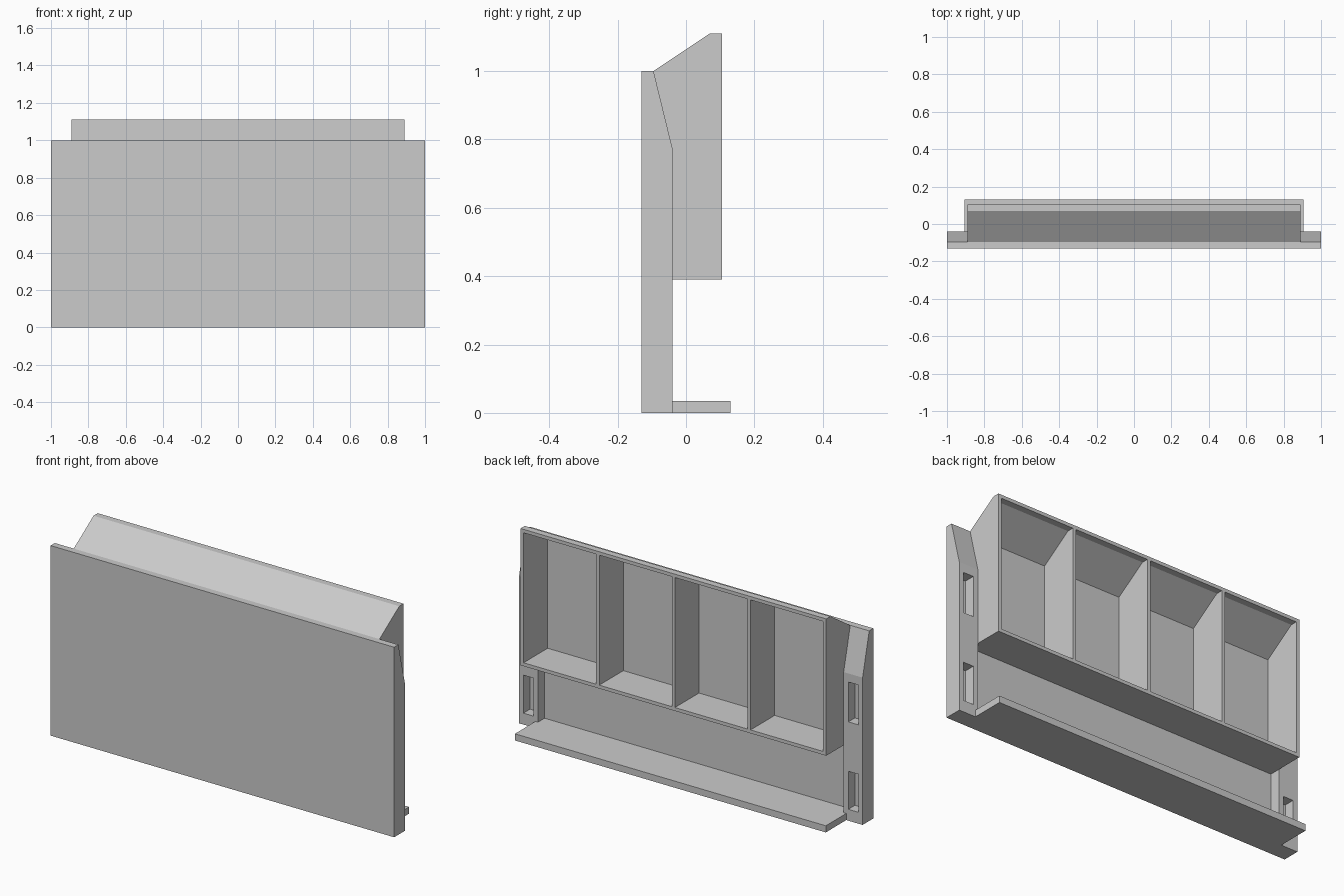
import bpy
import bmesh

if "Cube" in bpy.data.objects:
    bpy.data.objects.remove(bpy.data.objects["Cube"], do_unlink=True)

grey = bpy.data.materials.new("light_grey")
grey.use_nodes = True
GREY = (0.6, 0.6, 0.6, 1.0)
grey.diffuse_color = GREY
grey.node_tree.nodes["Principled BSDF"].inputs["Base Color"].default_value = GREY


def prism(name, outline, lo, hi, axis="x"):
    """Extrude an outline along x (points are y, z) or along z (points are x, y)."""
    place = (lambda p, t: (t, *p)) if axis == "x" else (lambda p, t: (*p, t))
    bm = bmesh.new()
    start = [bm.verts.new(place(p, lo)) for p in outline]
    end = [bm.verts.new(place(p, hi)) for p in outline]
    bm.faces.new(start)
    bm.faces.new(end)
    for i in range(len(outline)):
        j = (i + 1) % len(outline)
        bm.faces.new((start[i], start[j], end[j], end[i]))
    bmesh.ops.recalc_face_normals(bm, faces=bm.faces)
    mesh = bpy.data.meshes.new(name)
    bm.to_mesh(mesh)
    bm.free()
    mesh.materials.append(grey)
    obj = bpy.data.objects.new(name, mesh)
    bpy.context.collection.objects.link(obj)
    return obj


def rect(a0, b0, a1, b1):
    return [(a0, b0), (a1, b0), (a1, b1), (a0, b1)]


def carve(obj, cutters):
    """Cut the cutters out of the object, then discard them."""
    for cutter in cutters:
        cutter.hide_render = True
        mod = obj.modifiers.new("cut", "BOOLEAN")
        mod.operation = "DIFFERENCE"
        mod.solver = "EXACT"
        mod.object = cutter
    bpy.context.view_layer.update()
    graph = bpy.context.evaluated_depsgraph_get()
    mesh = bpy.data.meshes.new_from_object(obj.evaluated_get(graph))
    obj.modifiers.clear()
    obj.data = mesh
    for cutter in cutters:
        bpy.data.objects.remove(cutter, do_unlink=True)


FRONT, PANEL, STRIP, BACK = -0.13, -0.095, -0.04, 0.105
INNER = 0.89   # half width of the bin and start of the side strips
WALL = 0.018

# Front panel
prism("front_panel", rect(FRONT, 0, PANEL, 1), -1, 1)

# Bottom shelf, stepping out behind the side strips
half = [(INNER, PANEL), (INNER, STRIP), (0.905, STRIP), (0.905, 0.13)]
prism("bottom_shelf", half + [(-x, y) for x, y in reversed(half)], 0, 0.035, "z")

# Side strips with tapered tops and two mounting slots each
for side, sign in (("left", 1), ("right", -1)):
    strip = prism(side + "_strip",
                  [(PANEL, 0), (STRIP, 0), (STRIP, 0.775), (PANEL, 1)],
                  *sorted((sign * INNER, sign * 1.0)))
    carve(strip, [prism("slot_cutter", rect(-0.2, z0, 0.1, z1),
                        *sorted((sign * 0.917, sign * 0.975)))
                  for z0, z1 in ((0.06, 0.26), (0.52, 0.73))])

# Bin with a sloped roof, open at the back, split into four compartments
bin_box = prism("compartment_bin",
                [(PANEL, 0.39), (BACK, 0.39), (BACK, 1.11), (0.07, 1.11), (PANEL, 1)],
                -INNER, INNER)
cell = [(-0.2, 0.39 + WALL), (0.2, 0.39 + WALL), (0.2, 1.11 - WALL),
        (0.07, 1.11 - WALL), (-0.2, 0.93 - WALL)]
COUNT = 4
pitch = (2 * INNER - WALL) / COUNT
carve(bin_box, [prism("cell_cutter", cell,
                      -INNER + WALL + i * pitch, -INNER + (i + 1) * pitch)
                for i in range(COUNT)])
